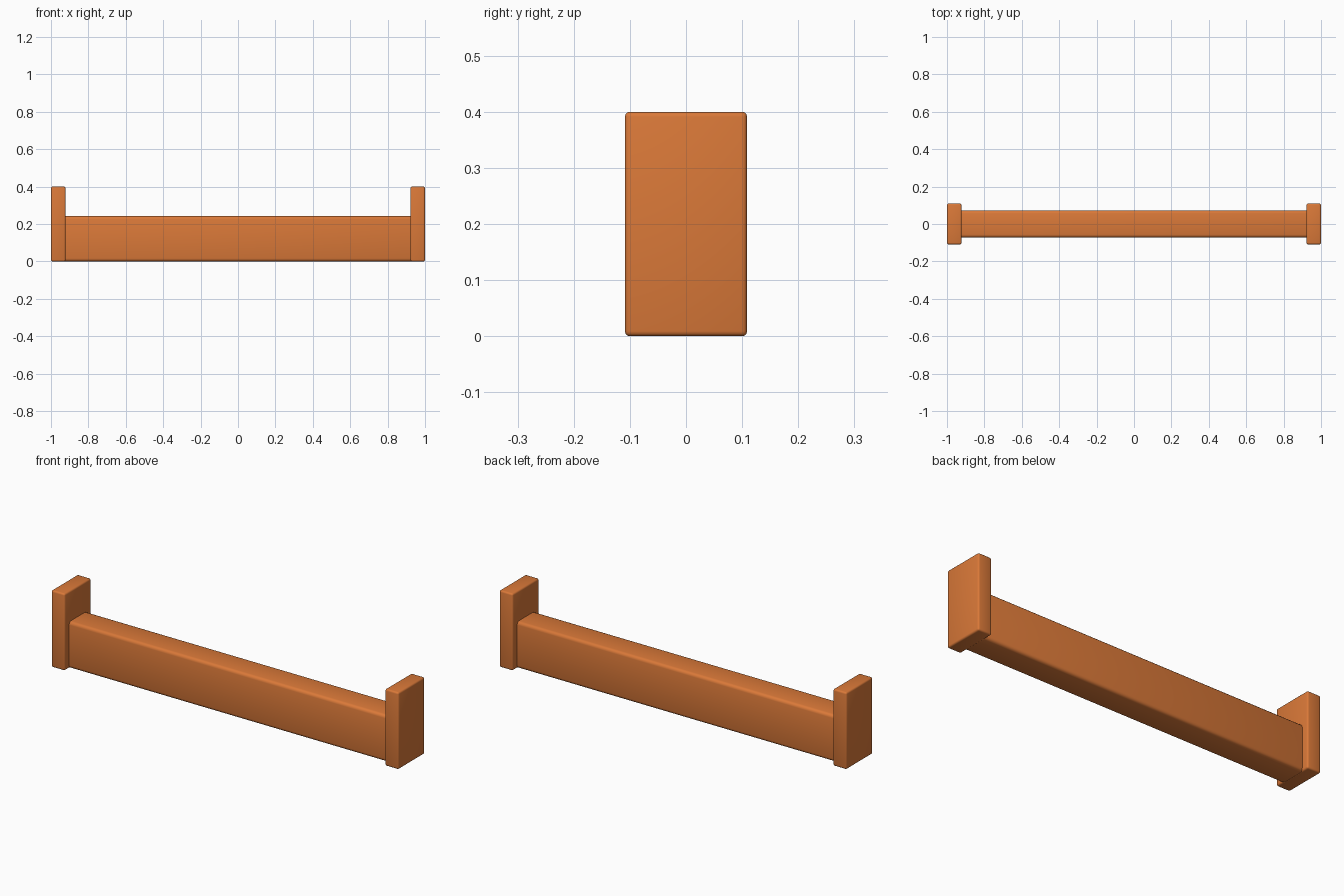
import bpy

if "Cube" in bpy.data.objects:
    bpy.data.objects.remove(bpy.data.objects["Cube"])

orange = bpy.data.materials.new("orange_paint")
orange.diffuse_color = (0.70, 0.19, 0.04, 1.0)
orange.use_nodes = True
orange.node_tree.nodes["Principled BSDF"].inputs["Base Color"].default_value = orange.diffuse_color


def rounded_box(name, size, center, radius):
    """Box with softly rounded edges."""
    bpy.ops.mesh.primitive_cube_add(size=1, location=center)
    ob = bpy.context.object
    ob.name = name
    ob.scale = size
    bpy.ops.object.transform_apply(location=False, rotation=False, scale=True)
    bevel = ob.modifiers.new("rounded_edges", 'BEVEL')
    bevel.width = radius
    bevel.segments = 3
    bpy.ops.object.modifier_apply(modifier=bevel.name)
    bpy.ops.object.shade_smooth_by_angle()
    ob.data.materials.append(orange)
    return ob


# Long low beam, its ends let slightly into the posts
rounded_box("beam", (1.88, 0.145, 0.242), (0, 0, 0.121), 0.016)

# Upright end posts
for side, label in ((-1, "left"), (1, "right")):
    rounded_box(label + "_end_post", (0.078, 0.218, 0.40),
                (side * 0.961, 0, 0.20), 0.009)
